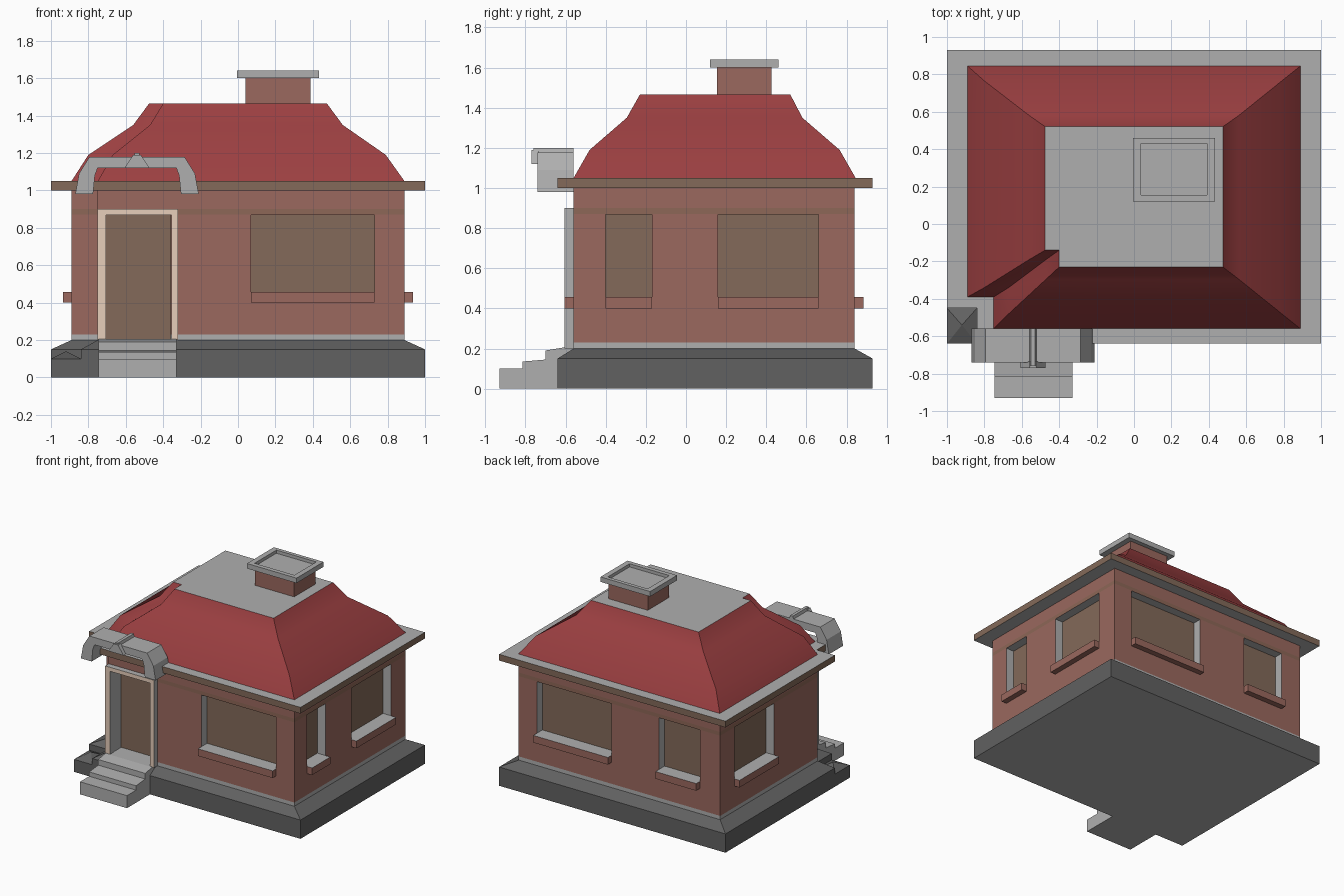
import bpy, bmesh, math
from mathutils import Vector

if "Cube" in bpy.data.objects:
    bpy.data.objects.remove(bpy.data.objects["Cube"])


def mat(name, *rgb):
    m = bpy.data.materials.new(name)
    m.diffuse_color = (*rgb, 1)
    m.use_nodes = True
    m.node_tree.nodes["Principled BSDF"].inputs["Base Color"].default_value = m.diffuse_color
    return m


BRICK = mat("brick", .325, .14, .113)
LINTEL = mat("lintel", .27, .135, .095)
ROOF = mat("roof_red", .33, .05, .053)
TRIM = mat("brown_trim", .228, .144, .10)
BEIGE = mat("beige", .80, .62, .50)
GREY = mat("grey", .43, .43, .43)
DARK = mat("dark_stone", .12, .12, .12)


def finish(bm, name, mats=(GREY,), up=False, down=False):
    """Turn a bmesh into an object; up/down faces may take slot 1."""
    bmesh.ops.recalc_face_normals(bm, faces=bm.faces)
    bm.normal_update()
    for f in bm.faces:
        if (up and f.normal.z > .95) or (down and f.normal.z < -.95):
            f.material_index = 1
    me = bpy.data.meshes.new(name)
    bm.to_mesh(me)
    bm.free()
    for m in mats:
        me.materials.append(m)
    ob = bpy.data.objects.new(name, me)
    bpy.context.collection.objects.link(ob)
    return ob


def add_loft(bm, rings, bands=None):
    """Skin closed rings of 3D points and cap both ends."""
    vs = [[bm.verts.new(p) for p in r] for r in rings]
    out = [bm.faces.new(vs[0][::-1]), bm.faces.new(vs[-1])]
    n = len(vs[0])
    for k in range(len(vs) - 1):
        for i in range(n):
            j = (i + 1) % n
            f = bm.faces.new((vs[k][i], vs[k][j], vs[k + 1][j], vs[k + 1][i]))
            f.material_index = bands[k] if bands else 0
            out.append(f)
    return out


def loft(name, rings, mats=(GREY,), bands=None, up=False, down=False):
    bm = bmesh.new()
    add_loft(bm, rings, bands)
    return finish(bm, name, mats, up, down)


def rect(x0, x1, y0, y1, z):
    return [(x0, y0, z), (x1, y0, z), (x1, y1, z), (x0, y1, z)]


def notched(x0, x1, y0, y1, nx, ny, z):
    """Rectangle with its front left corner cut out."""
    return [(nx, y0, z), (x1, y0, z), (x1, y1, z), (x0, y1, z), (x0, ny, z), (nx, ny, z)]


def box(name, x0, x1, y0, y1, z0, z1, mats=(GREY,), **kw):
    return loft(name, [rect(x0, x1, y0, y1, z) for z in (z0, z1)], mats, **kw)


def extrude_y(name, pts, y0, y1, mats=(GREY,)):
    return loft(name, [[(x, y, z) for x, z in pts] for y in (y0, y1)], mats)


def wall_ring(z):
    return notched(-.89, .89, -.56, .84, -.75, -.39, z)


def outer_ring(z):
    return notched(-1, 1, -.64, .93, -.84, -.45, z)


# Plinth with sloped top and low front left corner
loft("plinth", [outer_ring(0), outer_ring(.15), wall_ring(.2)], (DARK, GREY), down=True)
loft("plinth_corner", [rect(-1, -.84, -.64, -.45, 0), rect(-1, -.84, -.64, -.45, .1),
                       rect(-.921, -.919, -.541, -.539, .14)], (DARK, GREY), down=True)

# Walls: grey base strip, brick, lintel stripe, brick
slots = (BRICK, GREY, LINTEL, TRIM)
walls = loft("walls", [wall_ring(z) for z in (.2, .23, .87, .9, 1.0)], slots, [1, 0, 2, 0])


def wall_box(side, a, b, depth, out):
    """x/y limits of a box sitting in the named wall."""
    return {"front": (a, b, -.56 - out, -.56 + depth),
            "back": (a, b, .84 - depth, .84 + out),
            "right": (.89 - depth, .89 + out, a, b),
            "left": (-.89 - out, -.89 + depth, a, b)}[side]


INWARD = {"front": (0, 1, 0), "back": (0, -1, 0), "right": (-1, 0, 0), "left": (1, 0, 0)}
windows = [("front", .07, .73), ("back", .07, .73), ("back", -.71, -.35),
           ("right", -.40, -.17), ("right", .16, .66), ("left", .16, .66)]

# Recesses: grey reveals, brown pane at the back
cut = bmesh.new()
for side, a, b, z0, depth in [(*w, .457, .07) for w in windows] + [("front", -.71, -.36, .205, .10)]:
    r = wall_box(side, a, b, depth, .1)
    for f in add_loft(cut, [rect(*r, z) for z in (z0, .869)]):
        f.normal_update()
        f.material_index = 3 if f.normal.dot(Vector(INWARD[side])) > .9 else 1
cutter = finish(cut, "recess_cutter", slots)
cutter.hide_render = True
mod = walls.modifiers.new("recesses", "BOOLEAN")
mod.operation, mod.solver, mod.object = "DIFFERENCE", "EXACT", cutter
bpy.context.view_layer.objects.active = walls
bpy.ops.object.modifier_apply(modifier=mod.name)
bpy.data.objects.remove(cutter)

# Window sills
for i, (side, a, b) in enumerate(windows):
    box(f"sill_{side}_{i}", *wall_box(side, a, b, .01, .045), .40, .457, (BRICK, GREY), up=True)

# Eave plate
loft("eave", [outer_ring(1.0), outer_ring(1.05)], (TRIM, GREY), up=True, down=True)

# Bell shaped hip roof with notched corner and flat grey top, smooth between bands
roof = loft("roof", [notched(-.89, .89, -.56, .845, -.75, -.39, 1.05),
                     notched(-.80, .79, -.48, .765, -.67, -.34, 1.19),
                     notched(-.56, .56, -.295, .58, -.47, -.19, 1.35),
                     notched(-.475, .475, -.23, .52, -.40, -.14, 1.465)],
            (ROOF, GREY), up=True)
bpy.ops.object.select_all(action="DESELECT")
roof.select_set(True)
bpy.context.view_layer.objects.active = roof
bpy.ops.object.shade_smooth_by_angle(angle=math.radians(32))

# Chimney with recessed cap
box("chimney", .04, .388, .155, .425, 1.45, 1.605, (BRICK,))
loft("chimney_cap", [rect(-.005, .433, .12, .46, 1.6), rect(-.005, .433, .12, .46, 1.64),
                     rect(.038, .39, .155, .43, 1.64), rect(.038, .39, .155, .43, 1.615)])

# Door frame, beige at the front and grey at the sides
frame = extrude_y("door_frame", [(-.75, .2), (-.707, .2), (-.707, .868), (-.355, .868), (-.355, .2),
                                 (-.32, .2), (-.32, .9), (-.75, .9)], -.605, -.555, (BEIGE, GREY))
for f in frame.data.polygons:
    f.material_index = 0 if f.normal.y < -.9 else 1

# Front steps
stair = [(-.93, 0), (-.93, .10), (-.815, .10), (-.815, .135), (-.70, .145),
         (-.70, .19), (-.61, .205), (-.55, .205), (-.55, 0)]
loft("front_steps", [[(x, y, z) for y, z in stair] for x in (-.745, -.33)])

# Arched door canopy with ridge and keystone, mirrored about its centre
C = -.54
half_out = [(.33, .98), (.31, 1.09), (.255, 1.178)]
half_in = [(.21, 1.12), (.225, 1.08), (.235, .98)]
arch = ([(C + x, z) for x, z in half_out] + [(C - x, z) for x, z in half_out[::-1]]
        + [(C - x, z) for x, z in half_in[::-1]] + [(C + x, z) for x, z in half_in])
extrude_y("door_canopy", arch, -.74, -.56)
extrude_y("canopy_ridge", [(C - .02, 1.17), (C + .02, 1.17), (C + .012, 1.2), (C - .012, 1.2)],
          -.76, -.56)
extrude_y("canopy_keystone", [(C - .067, 1.12), (C + .067, 1.12), (C + .02, 1.19), (C - .02, 1.19)],
          -.77, -.735)
